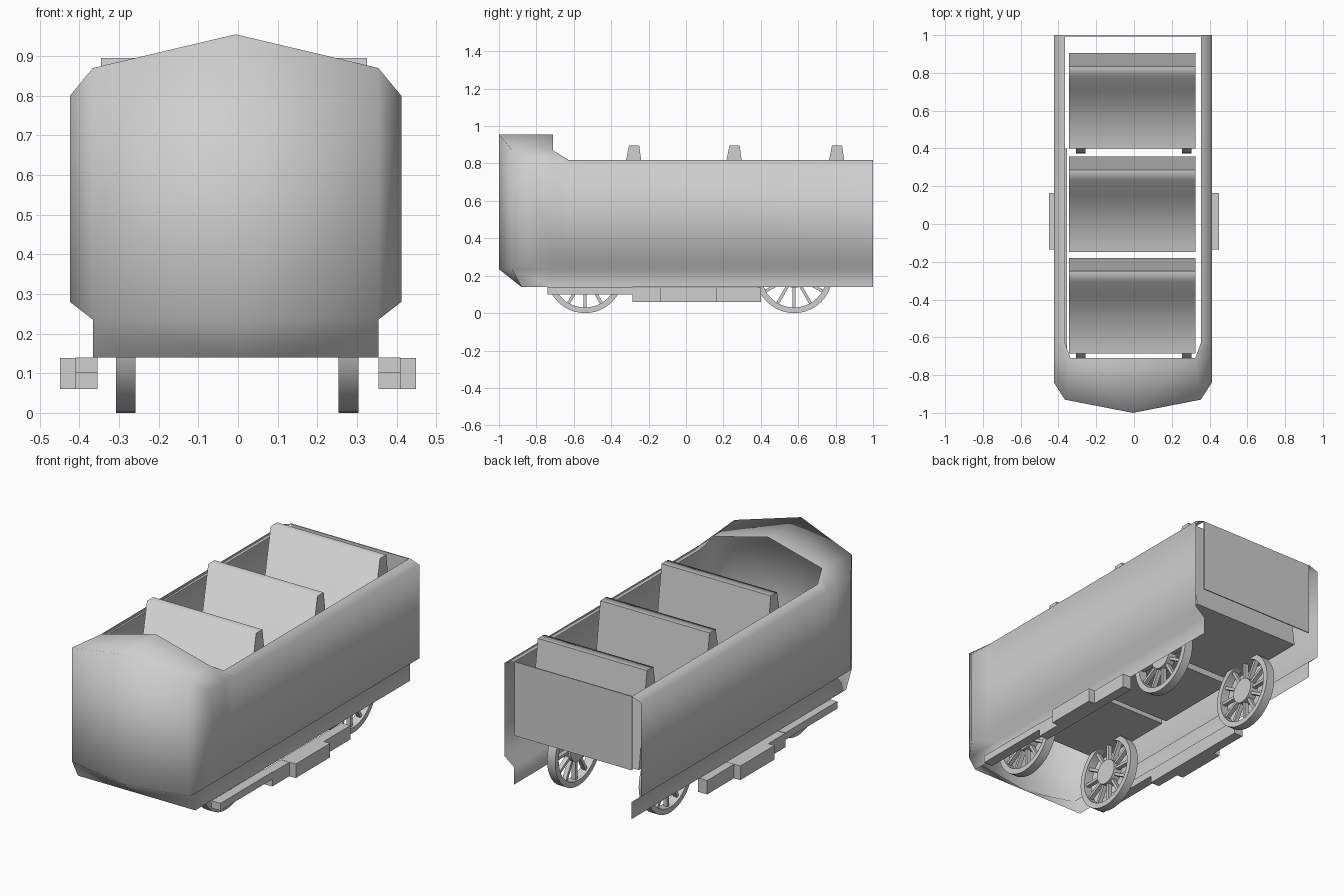
import bpy, bmesh, math
from mathutils import Matrix

cube = bpy.data.objects.get("Cube")
if cube:
    bpy.data.objects.remove(cube)

grey = bpy.data.materials.new("light_grey")
grey.use_nodes = True
COLOR = (0.62, 0.62, 0.62, 1)
grey.diffuse_color = COLOR
grey.node_tree.nodes["Principled BSDF"].inputs["Base Color"].default_value = COLOR

CX = -0.006  # centre line of the body


def finish(name, bm, loc=(0, 0, 0), angle=40, mirror=False):
    """Turn a bmesh into a shaded, coloured object."""
    bmesh.ops.recalc_face_normals(bm, faces=bm.faces)
    mesh = bpy.data.meshes.new(name)
    bm.to_mesh(mesh)
    bm.free()
    mesh.materials.append(grey)
    ob = bpy.data.objects.new(name, mesh)
    ob.location = loc
    bpy.context.collection.objects.link(ob)
    if mirror:
        ob.modifiers.new("Mirror", 'MIRROR')
    bpy.ops.object.select_all(action='DESELECT')
    ob.select_set(True)
    bpy.context.view_layer.objects.active = ob
    bpy.ops.object.shade_smooth_by_angle(angle=math.radians(angle))
    return ob


def add_box(bm, lo, hi):
    size = [b - a for a, b in zip(lo, hi)]
    mid = [(a + b) / 2 for a, b in zip(lo, hi)]
    m = Matrix.Translation(mid) @ Matrix.Diagonal((*size, 1))
    return bmesh.ops.create_cube(bm, size=1, matrix=m)["verts"]


# Body shell: one half as a sheet, mirrored across the centre line
bm = bmesh.new()


def section(ys, lip):
    pts = [(0.36, 0.14), (0.36, 0.235), (0.418, 0.28), (0.418, 0.80), lip]
    return [bm.verts.new((x, y, z)) for (x, z), y in zip(pts, ys)]


rows = [section([1] * 5, (0.36, 0.82)),
        section([-0.63] * 5, (0.36, 0.82)),
        section([-0.71] * 5, (0.33, 0.87)),
        section([-0.88, -0.93, -0.84, -0.84, -0.93], (0.36, 0.87))]
for a, b in zip(rows, rows[1:]):
    for i in range(4):
        bm.faces.new((a[i], a[i + 1], b[i + 1], b[i]))
hood_back, hood_tip, nose_low, nose_base = [
    bm.verts.new((0, y, z)) for y, z in
    ((-0.71, 0.955), (-1, 0.955), (-1, 0.235), (-0.88, 0.14))]
front = rows[-1]
bm.faces.new((rows[2][4], front[4], hood_tip, hood_back))    # hood
bm.faces.new((front[4], front[1], nose_low, hood_tip))       # nose
bm.faces.new((front[1], front[0], nose_base, nose_low))      # chin
bm.faces.new((front[1], front[2], front[3], front[4]))       # corner
finish("body_shell", bm, (CX, 0, 0), 110, True)

# Panel closing the upper part of the back
bm = bmesh.new()
add_box(bm, (-0.36, 0.992, 0.41), (0.36, 0.998, 0.82))
finish("back_panel", bm, (CX, 0, 0))

# Three bench seats from one side profile
SEAT = [(0, 0.37), (-0.07, 0.895), (-0.125, 0.895), (-0.20, 0.52),
        (-0.505, 0.48), (-0.505, 0.37)]
for name, y in (("rear", 0.905), ("middle", 0.357), ("front", -0.18)):
    bm = bmesh.new()
    face = bm.faces.new([bm.verts.new((-0.335, p, z)) for p, z in SEAT])
    ext = bmesh.ops.extrude_face_region(bm, geom=[face])["geom"]
    bmesh.ops.translate(bm, vec=(0.67, 0, 0),
                        verts=[v for v in ext if isinstance(v, bmesh.types.BMVert)])
    finish(name + "_seat", bm, (-0.01, y, 0), 82)

# Spoked wheels
R, HALF, SPOKES = 0.205, 0.025, 12


def add_ring(bm, profile, n=40):
    """Lathe a closed (radius, x) profile around the x axis."""
    rings = []
    for i in range(n):
        t = 2 * math.pi * i / n
        rings.append([bm.verts.new((x, r * math.cos(t), r * math.sin(t)))
                      for r, x in profile])
    k = len(profile)
    for i in range(n):
        a, b = rings[i], rings[(i + 1) % n]
        for j in range(k):
            bm.faces.new((a[j], a[(j + 1) % k], b[(j + 1) % k], b[j]))


def wheel(name, x, y):
    bm = bmesh.new()
    add_ring(bm, [(R, -HALF), (R, HALF), (R - 0.03, HALF), (R - 0.03, -HALF)])
    bmesh.ops.create_cone(bm, cap_ends=True, segments=24, radius1=0.07, radius2=0.07,
                          depth=0.05, matrix=Matrix.Rotation(math.pi / 2, 4, 'Y'))
    for i in range(SPOKES):
        vs = add_box(bm, (-0.012, -0.008, 0.05), (0.012, 0.008, R - 0.02))
        bmesh.ops.rotate(bm, verts=vs,
                         matrix=Matrix.Rotation(2 * math.pi * i / SPOKES, 3, 'X'))
    finish(name, bm, (x, y, R))


for side, s in (("left", 1), ("right", -1)):
    wheel("front_wheel_" + side, s * 0.281 - 0.002, -0.54)
    wheel("rear_wheel_" + side, s * 0.281 - 0.002, 0.578)

# Side steps: thin front bar, low block, wider tread in the middle
bm = bmesh.new()
add_box(bm, (0.355, -0.74, 0.10), (0.41, -0.285, 0.14))
add_box(bm, (0.355, -0.285, 0.06), (0.41, 0.40, 0.137))
add_box(bm, (0.355, -0.135, 0.06), (0.449, 0.165, 0.138))
finish("side_steps", bm, (0, 0, 0), 40, True)
